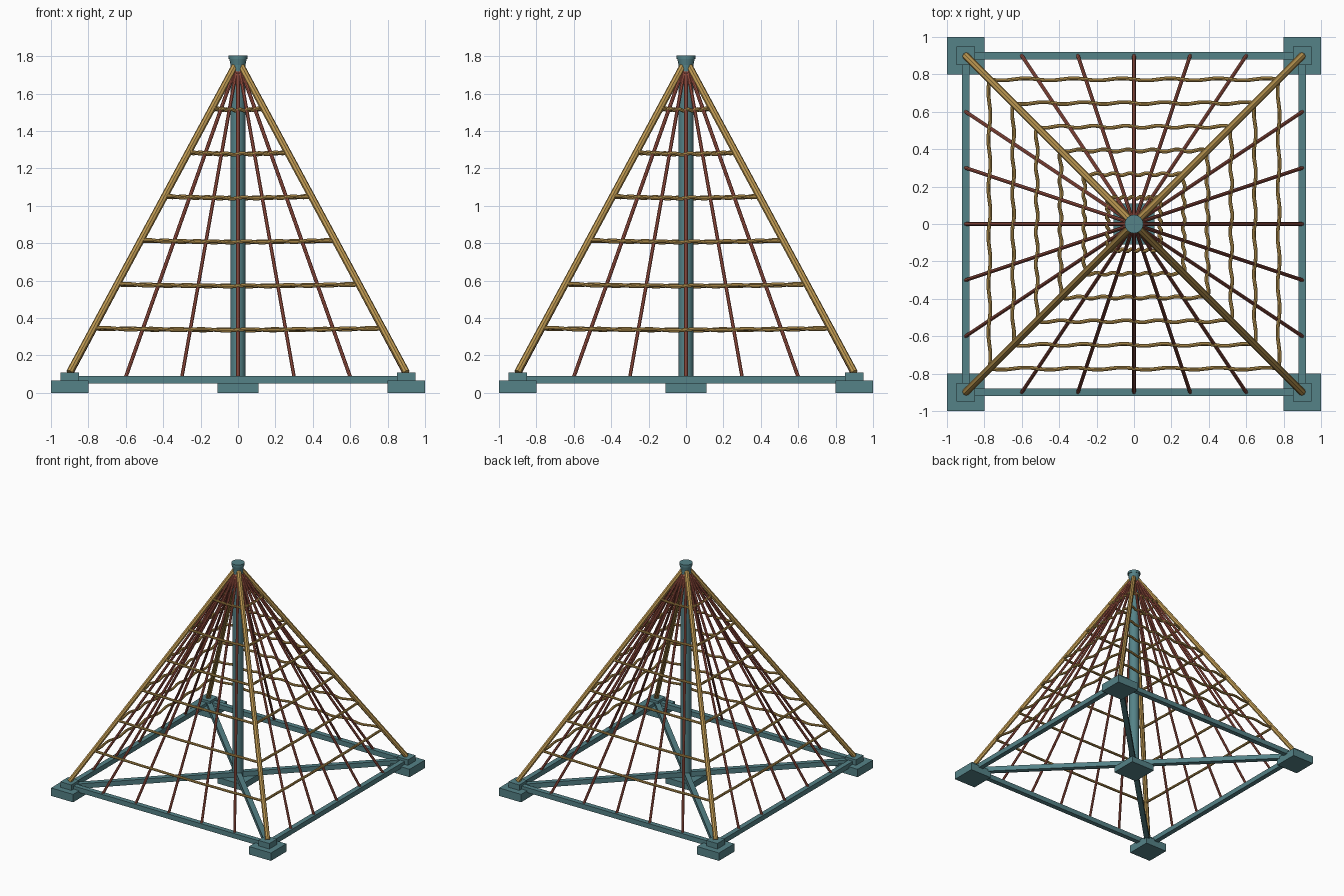
import bpy
import math
from mathutils import Vector, Matrix

cube = bpy.data.objects.get("Cube")
if cube:
    bpy.data.objects.remove(cube, do_unlink=True)


def material(name, rgb):
    m = bpy.data.materials.new(name)
    m.use_nodes = True
    m.diffuse_color = (*rgb, 1)
    m.node_tree.nodes["Principled BSDF"].inputs["Base Color"].default_value = (*rgb, 1)
    return m


TEAL = material("teal_steel", (0.09, 0.225, 0.245))
GOLD = material("golden_rope", (0.52, 0.32, 0.085))
RED = material("rust_red_rope", (0.36, 0.09, 0.06))


def box(name, centre, size, angle=0):
    bpy.ops.mesh.primitive_cube_add(size=1, location=centre, rotation=(0, 0, angle))
    ob = bpy.context.object
    ob.name = name
    ob.scale = size
    bpy.ops.object.transform_apply(location=False, rotation=False, scale=True)
    ob.data.materials.append(TEAL)


def post(name, z0, z1, r0, r1):
    bpy.ops.mesh.primitive_cone_add(vertices=16, radius1=r0, radius2=r1,
                                    depth=z1 - z0, location=(0, 0, (z0 + z1) / 2))
    ob = bpy.context.object
    ob.name = name
    ob.data.materials.append(TEAL)
    bpy.ops.object.shade_smooth_by_angle()


def ropes(name, paths, radius, mat):
    """Several round ropes swept along point paths, joined in one mesh."""
    curve = bpy.data.curves.new(name, 'CURVE')
    curve.dimensions = '3D'
    curve.bevel_depth = radius
    curve.bevel_resolution = 2
    curve.use_fill_caps = True
    for path in paths:
        spline = curve.splines.new('POLY')
        spline.points.add(len(path) - 1)
        for point, co in zip(spline.points, path):
            point.co = (*co, 1)
    ob = bpy.data.objects.new(name, curve)
    bpy.context.collection.objects.link(ob)
    curve.materials.append(mat)
    bpy.ops.object.select_all(action='DESELECT')
    ob.select_set(True)
    bpy.context.view_layer.objects.active = ob
    bpy.ops.object.convert(target='MESH')
    bpy.ops.object.shade_smooth_by_angle()


HALF = 0.9                       # half width of the base frame
BOTTOM, TOP = 0.11, 1.75         # ends of the corner cables
TOP_OFFSET = 0.015
SIDES = [Matrix.Rotation(k * math.pi / 2, 3, 'Z') for k in range(4)]

# Central mast, footing and cap
box("mast_footing", (0, 0, 0.025), (0.22, 0.22, 0.05))
post("mast", 0.03, 1.76, 0.04, 0.04)
post("mast_cap_collar", 1.73, 1.785, 0.036, 0.046)
post("mast_cap", 1.785, 1.805, 0.05, 0.05)

# Corner footings, perimeter beams and diagonal beams
for k, turn in enumerate(SIDES):
    corner = turn @ Vector((HALF, HALF, 0))
    box(f"corner_footing_{k}", corner + Vector((0, 0, 0.0325)), (0.2, 0.2, 0.065))
    box(f"corner_block_{k}", corner + Vector((0, 0, 0.085)), (0.1, 0.1, 0.05))
    box(f"edge_beam_{k}", turn @ Vector((0, -HALF, 0.07)),
        (2 * HALF, 0.04, 0.04), k * math.pi / 2)
    box(f"diagonal_beam_{k}", corner / 2 + Vector((0, 0, 0.07)),
        (corner.length, 0.04, 0.04), math.atan2(corner.y, corner.x))

# Thick corner cables
ropes("corner_cables",
      [[t @ Vector((HALF, HALF, BOTTOM)), t @ Vector((TOP_OFFSET, TOP_OFFSET, TOP))]
       for t in SIDES], 0.019, GOLD)

# Rising ropes, five on each side
ropes("rising_ropes",
      [[t @ Vector((0.3 * i, -HALF, 0.085)), t @ Vector((0.005 * i, -0.015, 1.745))]
       for t in SIDES for i in range(-2, 3)], 0.01, RED)


# Horizontal net ropes with a slight sag and ripple
def net_rope(turn, z):
    half = HALF + (z - BOTTOM) / (TOP - BOTTOM) * (TOP_OFFSET - HALF)
    steps = 36
    path = []
    for n in range(steps + 1):
        u = n / steps
        ripple = math.sin(u * math.tau * 6)
        sag = 0.008 * math.sin(u * math.pi)
        path.append(turn @ Vector((half * (2 * u - 1), -half - 0.006 * ripple,
                                   z - sag + 0.004 * ripple)))
    return path


for level in range(6):
    ropes(f"net_ring_{level}", [net_rope(t, 0.345 + 0.235 * level) for t in SIDES],
          0.01, GOLD)
